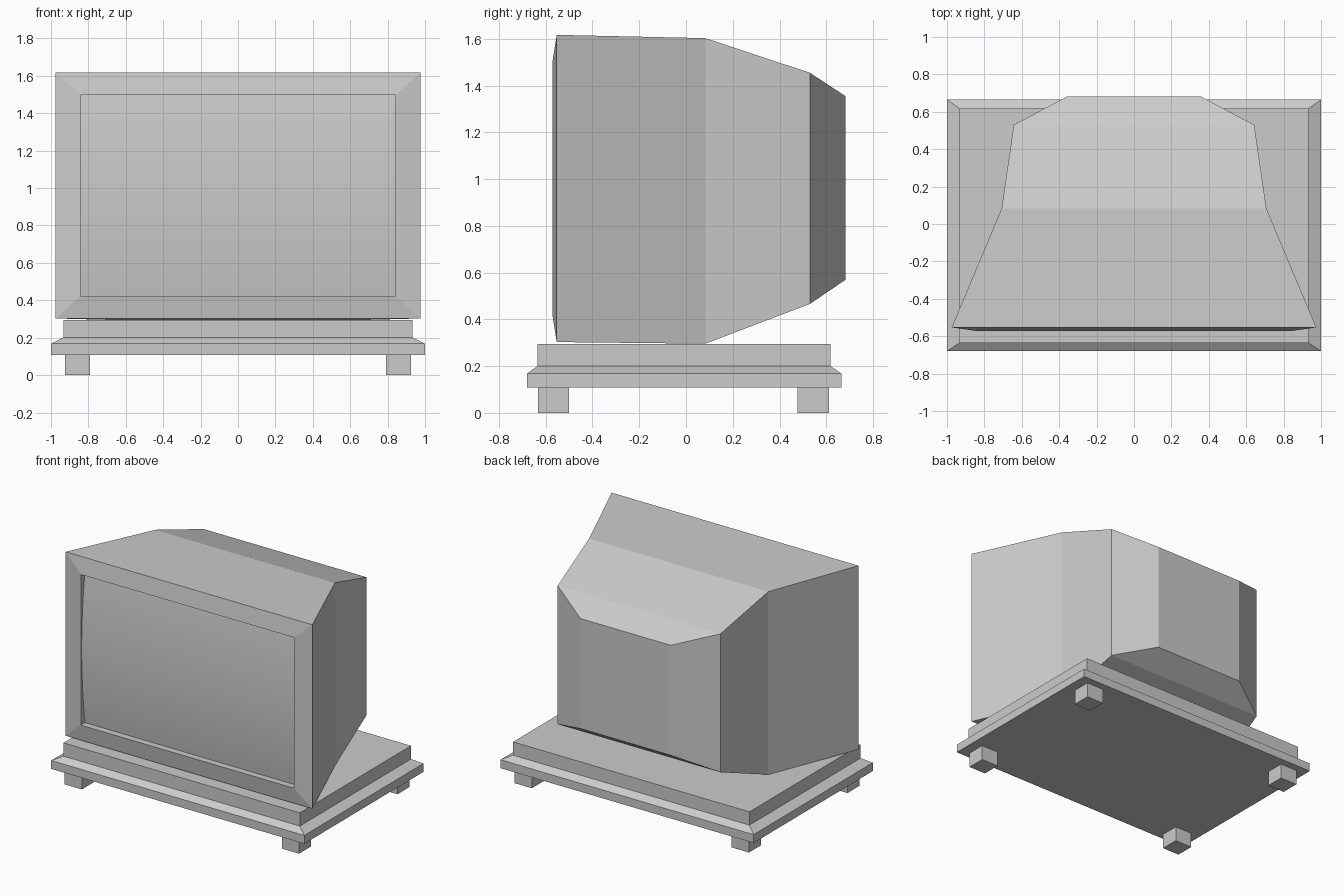
import bpy, bmesh, math

if "Cube" in bpy.data.objects:
    bpy.data.objects.remove(bpy.data.objects["Cube"])


def finish(name, bm):
    bmesh.ops.recalc_face_normals(bm, faces=bm.faces)
    mesh = bpy.data.meshes.new(name)
    bm.to_mesh(mesh)
    bm.free()
    obj = bpy.data.objects.new(name, mesh)
    bpy.context.collection.objects.link(obj)
    return obj


def loft(name, rings, cap_start=True, cap_end=True):
    """Join four-cornered rings into a shell."""
    bm = bmesh.new()
    loops = [[bm.verts.new(p) for p in ring] for ring in rings]
    for a, b in zip(loops, loops[1:]):
        for i in range(4):
            j = (i + 1) % 4
            bm.faces.new((a[i], a[j], b[j], b[i]))
    if cap_start:
        bm.faces.new(loops[0])
    if cap_end:
        bm.faces.new(loops[-1])
    return finish(name, bm)


def upright(y, w, z0, z1):
    return [(-w, y, z0), (w, y, z0), (w, y, z1), (-w, y, z1)]


def level(z, x0, x1, y0, y1):
    return [(x0, y0, z), (x1, y0, z), (x1, y1, z), (x0, y1, z)]


# Television casing: screen recess, bezel, then the tapering back
W, Z0, Z1 = 0.842, 0.422, 1.498
EDGE_Y, MID_Y = -0.525, -0.562
loft("television_casing", [
    upright(EDGE_Y, W, Z0, Z1),
    upright(-0.572, W, Z0, Z1),
    upright(-0.553, 0.975, 0.303, 1.617),
    upright(0.083, 0.708, 0.296, 1.603),
    upright(0.53, 0.643, 0.466, 1.455),
    upright(0.682, 0.357, 0.569, 1.355),
], cap_start=False)

# Screen: smooth sheet bulging forward in the middle
bm = bmesh.new()
rows = []
for i in range(17):
    t = i / 16
    y = EDGE_Y + (MID_Y - EDGE_Y) * (1 - (2 * t - 1) ** 2)
    z = Z0 + (Z1 - Z0) * t
    rows.append([bm.verts.new((s * W, y, z)) for s in (-1, 1)])
for a, b in zip(rows, rows[1:]):
    bm.faces.new((a[0], a[1], b[1], b[0])).smooth = True
screen = finish("screen", bm)
if screen.data.polygons[0].normal.y > 0:
    screen.data.flip_normals()

# Stand: wide slab, sloped shoulder, upper block
wide = (-1.0, 1.0, -0.68, 0.665)
narrow = (-0.934, 0.934, -0.636, 0.618)
loft("stand", [level(0.108, *wide), level(0.168, *wide),
               level(0.2, *narrow), level(0.295, *narrow)])

# Four square feet
for side, s in (("left", -1), ("right", 1)):
    for end, y0, y1 in (("front", -0.634, -0.5), ("back", 0.478, 0.612)):
        foot = sorted((s * 0.79, s * 0.926)) + [y0, y1]
        loft(f"{end}_{side}_foot", [level(0, *foot), level(0.108, *foot)])
